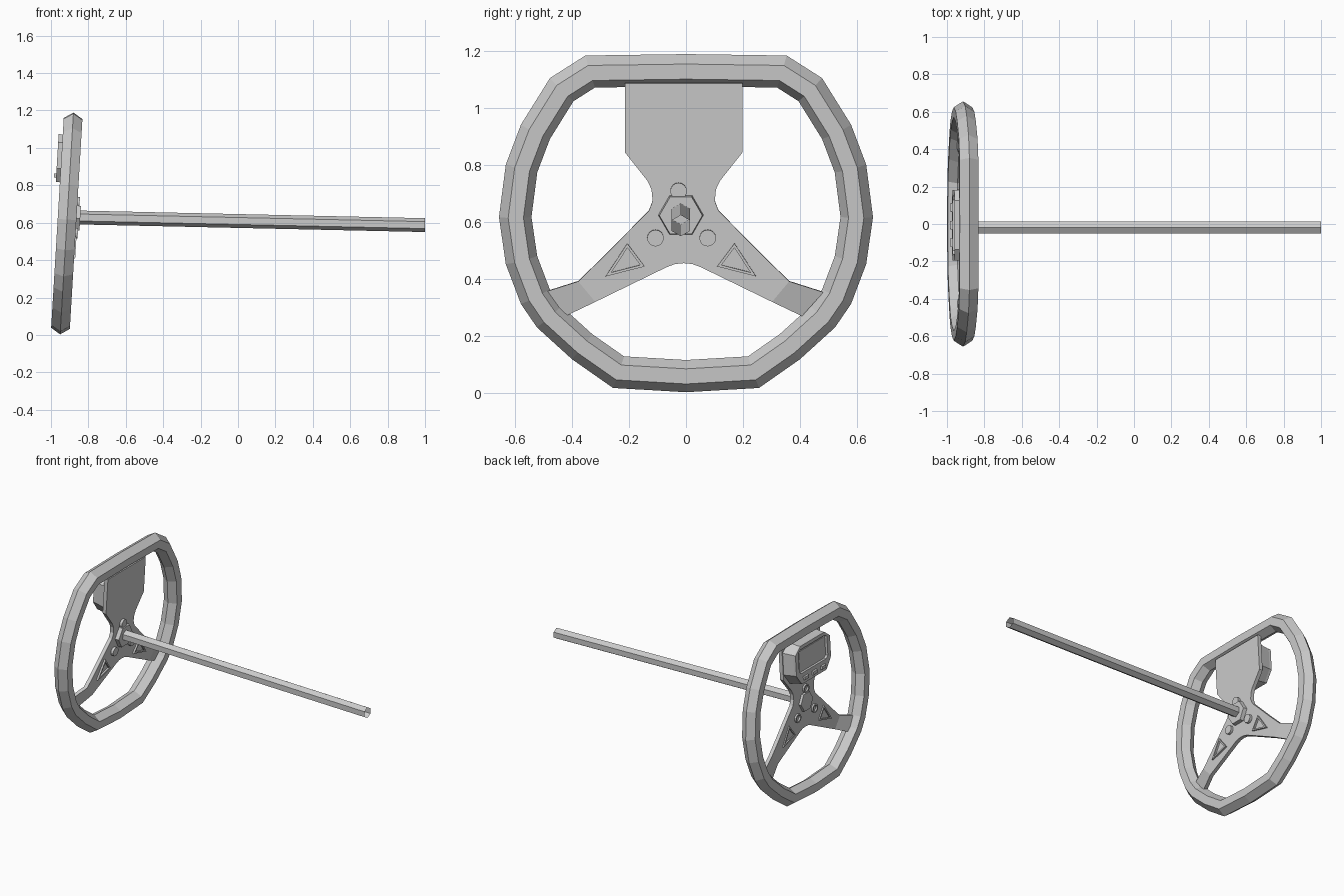
import bpy
import bmesh
import math
from mathutils import Vector, Matrix

if "Cube" in bpy.data.objects:
    bpy.data.objects.remove(bpy.data.objects["Cube"])

# One plain grey for everything
grey = bpy.data.materials.new("plain_grey")
grey.use_nodes = True
grey.diffuse_color = (0.6, 0.6, 0.6, 1)
grey.node_tree.nodes["Principled BSDF"].inputs["Base Color"].default_value = (0.6, 0.6, 0.6, 1)

# Wheel frame: u runs across (y), v up the tilted wheel, w towards the column
TILT = 0.06
s, c = math.sin(TILT), math.cos(TILT)
WHEEL = Matrix(((0, s, c, -0.951), (1, 0, 0, 0), (0, c, -s, 0.003), (0, 0, 0, 1)))
MID = -0.018  # hub centre line


def loft(name, rings, caps=True, closed=False, matrix=WHEEL):
    """Skin a list of equal-length 3D rings into a flat-shaded object."""
    bm = bmesh.new()
    loops = [[bm.verts.new(matrix @ Vector(p)) for p in ring] for ring in rings]
    n = len(loops[0])
    pairs = list(zip(loops, loops[1:]))
    if closed:
        pairs.append((loops[-1], loops[0]))
    for a, b in pairs:
        for i in range(n):
            j = (i + 1) % n
            bm.faces.new((a[i], a[j], b[j], b[i]))
    if caps and not closed:
        bm.faces.new(loops[0])
        bm.faces.new(loops[-1])
    bmesh.ops.recalc_face_normals(bm, faces=bm.faces)
    mesh = bpy.data.meshes.new(name)
    bm.to_mesh(mesh)
    bm.free()
    mesh.materials.append(grey)
    obj = bpy.data.objects.new(name, mesh)
    bpy.context.collection.objects.link(obj)
    return obj


def at(pts, w):
    return [(u, v, w) for u, v in pts]


def prism(name, pts, w0, w1, taper=0.0):
    return loft(name, [at(pts, w0), at(inset(pts, taper), w1)])


def frame(name, outer, inner, w0, w1):
    return loft(name, [at(outer, w0), at(outer, w1), at(inner, w1), at(inner, w0)], closed=True)


def inset(pts, d):
    """Mitred inward offset of a polygon."""
    p = [Vector(q) for q in pts]
    n = len(p)
    area = sum(p[i - 1].x * p[i].y - p[i].x * p[i - 1].y for i in range(n))
    sign = 1 if area > 0 else -1
    out = []
    for i in range(n):
        e1 = (p[i] - p[i - 1]).normalized()
        e2 = (p[(i + 1) % n] - p[i]).normalized()
        n1, n2 = Vector((-e1.y, e1.x)), Vector((-e2.y, e2.x))
        q = p[i] + (n1 + n2) * (sign * d / (1 + n1.dot(n2)))
        out.append((q.x, q.y))
    return out


def mirrored(half, mid=0.0):
    """Complete a half outline by reflection, skipping points on the axis."""
    right = [(mid + u, v) for u, v in half]
    left = [(mid - u, v) for u, v in reversed(half) if u > 0]
    return right + left


def ngon(u, v, r, n, turn=0.0):
    return [(u + r * math.cos(turn + math.tau * i / n),
             v + r * math.sin(turn + math.tau * i / n)) for i in range(n)]


def rect(u, v, hw, hh):
    return [(u - hw, v - hh), (u + hw, v - hh), (u + hw, v + hh), (u - hw, v + hh)]


# Rim: six-sided section swept round the faceted outline
rim = mirrored([(0, 1.188), (.353, 1.183), (.477, 1.104), (.579, .94), (.632, .80),
                (.656, .615), (.632, .45), (.579, .31), (.523, .228), (.40, .116),
                (.256, .015), (0, 0)])
section = [(0, 0), (.032, .05), (.085, .05), (.113, 0), (.085, -.05), (.032, -.05)]
loft("rim", [at(inset(rim, d), w) for d, w in section], closed=True)

# Hub plate with a narrow waist and two lower spokes
BACK, FRONT = .044, .018
plate = mirrored([(.206, 1.088), (.206, .845), (.127, .745), (.113, .715), (.109, .675),
                  (.122, .64), (.28, .48), (.37, .392), (.31, .32), (.06, .442),
                  (.03, .453), (0, .456)], -.008)
prism("hub_plate", plate, FRONT, BACK)

# Spoke ends bend inwards to meet the rim
for side, label in ((1, "left"), (-1, "right")):
    tip = [(.37, .392, 0), (.31, .32, 0), (.415, .268, -.03), (.49, .352, -.03)]
    loft(label + "_spoke_end",
         [[(-.008 + side * u, v, w + dw) for u, v, dw in tip] for w in (FRONT, BACK)])

    # Raised triangular ribs on both faces of the spoke
    tri = [(MID + side * u, v) for u, v in ((.188, .526), (.264, .41), (.127, .445))]
    frame(label + "_spoke_rib_back", tri, inset(tri, .009), BACK - .005, BACK + .012)
    frame(label + "_spoke_rib_front", tri, inset(tri, .009), FRONT + .005, FRONT - .008)

# Hub nut and three bolts
prism("hub_nut", ngon(MID, .625, .08, 6), BACK - .005, .07, .004)
prism("hub_boss", ngon(MID, .625, .07, 6), FRONT + .005, FRONT - .015, .004)
for i, (u, v) in enumerate(((-.026, .71), (-.107, .545), (.076, .545))):
    prism(f"bolt_head_{i}", ngon(u, v, .029, 16), BACK - .005, .062)
    ring = ngon(u, v, .029, 16)
    frame(f"bolt_collar_{i}", ring, inset(ring, .01), FRONT + .005, FRONT - .012)

# Display housing with chamfered corners, bezel and recessed screen
case = mirrored([(.135, 1.08), (.2, 1.03), (.2, .88), (.14, .80)], -.006)
prism("display_case", case, FRONT + .01, -.055, .012)
bezel = inset(case, .012)
opening = mirrored([(.13, 1.045), (.155, 1.03), (.155, .90), (.135, .885)], -.006)
frame("display_bezel", bezel, opening, -.05, -.072)
prism("screen", rect(-.006, .967, .135, .062), -.05, -.06)

# Buttons under the screen
for i, u in enumerate((-.1, -.006, .088)):
    prism(f"button_{i}", rect(u, .846, .024, .013), -.07, -.084, .003)

# Steering column: open six-sided tube
ends = [(-.86, .628), (1.0, .587)]
loft("column", [[(x, u, v) for u, v in ngon(MID, z, .037, 6, math.pi / 2)] for x, z in ends],
     caps=False, matrix=Matrix.Identity(4))
